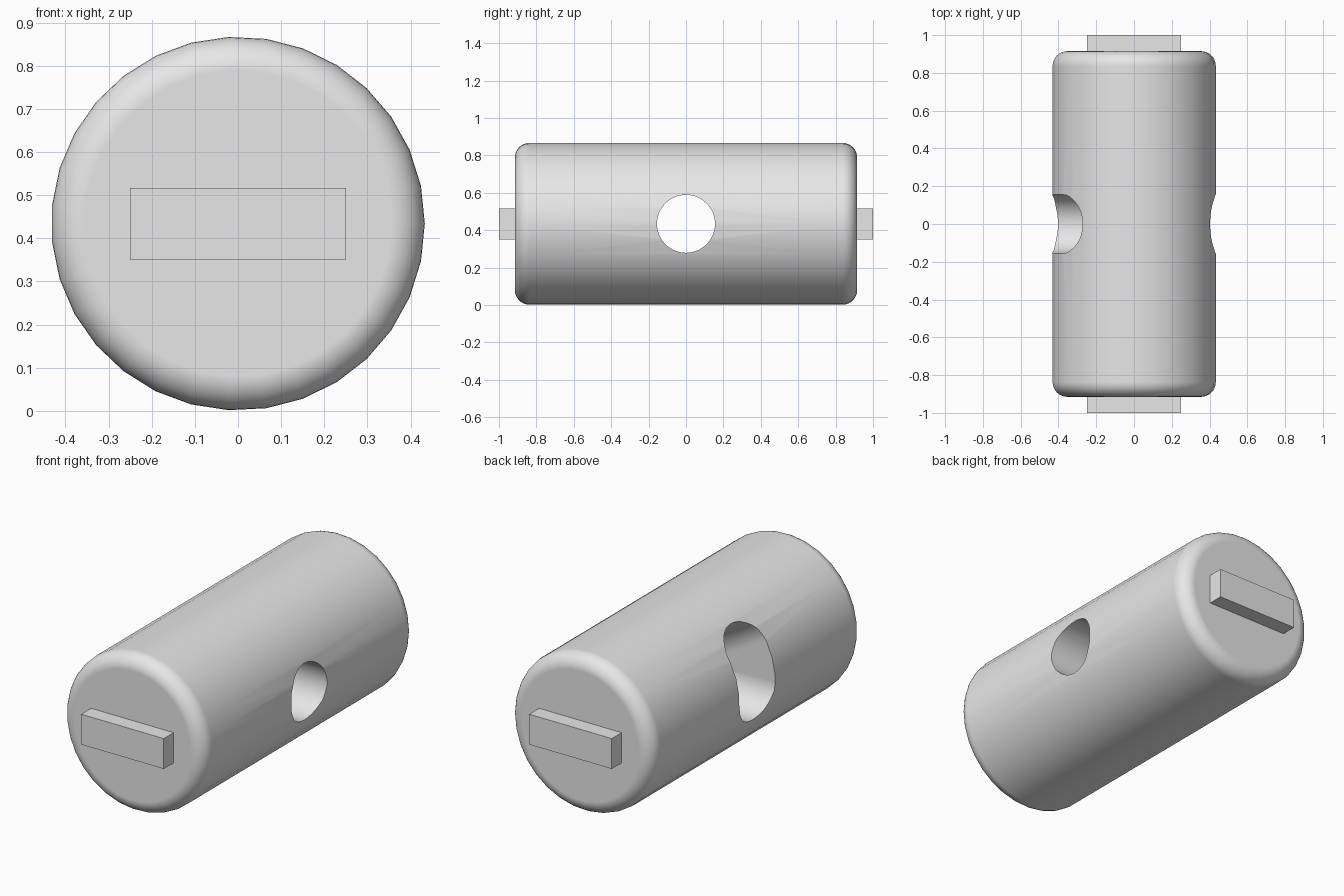
import bpy, bmesh
from math import sin, cos, pi, radians
from mathutils import Matrix, Vector

R, HALF, FILLET, SIDES = 0.433, 0.915, 0.078, 31   # barrel size
HOLE, REACH, SWING = 0.155, 0.7, radians(30)       # cross hole and slot
CENTRE = Vector((0, 0, 0.434))

cube = bpy.data.objects.get("Cube")
if cube:
    bpy.data.objects.remove(cube, do_unlink=True)

grey = bpy.data.materials.new("light grey metal")
grey.use_nodes = True
grey.diffuse_color = (0.8, 0.8, 0.8, 1)
grey.node_tree.nodes["Principled BSDF"].inputs["Base Color"].default_value = (0.8, 0.8, 0.8, 1)


def make_object(name, bm):
    bmesh.ops.recalc_face_normals(bm, faces=bm.faces[:])
    mesh = bpy.data.meshes.new(name)
    bm.to_mesh(mesh)
    bm.free()
    mesh.materials.append(grey)
    obj = bpy.data.objects.new(name, mesh)
    obj.location = CENTRE
    bpy.context.collection.objects.link(obj)
    return obj


# Barrel: rounded-end profile lofted along y
steps = 8
arc = [(HALF - FILLET + FILLET * sin(t), R - FILLET + FILLET * cos(t))
       for t in (pi / 2 * i / steps for i in range(steps + 1))]
profile = [(-y, r) for y, r in reversed(arc)] + arc
bm = bmesh.new()
rings = [[bm.verts.new((r * cos(2 * pi * k / SIDES), y, r * sin(2 * pi * k / SIDES)))
          for k in range(SIDES)] for y, r in profile]
for a, b in zip(rings, rings[1:]):
    for k in range(SIDES):
        n = (k + 1) % SIDES
        bm.faces.new((a[k], a[n], b[n], b[k]))
bm.faces.new(rings[0])
bm.faces.new(rings[-1])
barrel = make_object("barrel", bm)

# Cutter: round hole on the +x side that fans upward into a slot on the -x side
bm = bmesh.new()
for distance, angle in ((0, 0), (REACH, 0), (0.2, SWING), (REACH, SWING)):
    turn = Matrix.Rotation(angle, 3, 'Y')
    for k in range(48):
        a = 2 * pi * k / 48
        bm.verts.new(turn @ Vector((-distance, HOLE * cos(a), HOLE * sin(a))))
bmesh.ops.convex_hull(bm, input=bm.verts[:])
bmesh.ops.delete(bm, geom=[v for v in bm.verts if not v.link_faces], context='VERTS')
cap = [f for f in bm.faces if all(v.co.x > -1e-4 for v in f.verts)]
bmesh.ops.delete(bm, geom=cap, context='FACES')
rim = [e for e in bm.edges if e.is_boundary]
out = bmesh.ops.extrude_edge_only(bm, edges=rim)["geom"]
for v in out:
    if isinstance(v, bmesh.types.BMVert):
        v.co.x = REACH
bmesh.ops.holes_fill(bm, edges=[e for e in bm.edges if e.is_boundary], sides=0)
cutter = make_object("hole_cutter", bm)
cutter.hide_render = True

# Cut the barrel, then smooth it
cut = barrel.modifiers.new("cross_hole", 'BOOLEAN')
cut.operation = 'DIFFERENCE'
cut.solver = 'EXACT'
cut.object = cutter
bpy.ops.object.select_all(action='DESELECT')
bpy.context.view_layer.objects.active = barrel
barrel.select_set(True)
bpy.ops.object.modifier_apply(modifier=cut.name)
bpy.data.objects.remove(cutter, do_unlink=True)
bpy.ops.object.shade_smooth_by_angle(angle=radians(30))
weighted = barrel.modifiers.new("weighted_normals", 'WEIGHTED_NORMAL')
weighted.keep_sharp = True

# Flat tongue on each end
for name, side in (("front_tongue", -1), ("back_tongue", 1)):
    bm = bmesh.new()
    bmesh.ops.create_cube(bm, size=1)
    bmesh.ops.scale(bm, vec=(0.5, 0.095, 0.166), verts=bm.verts[:])
    bmesh.ops.translate(bm, vec=(0, side * 0.9525, 0), verts=bm.verts[:])
    make_object(name, bm)
